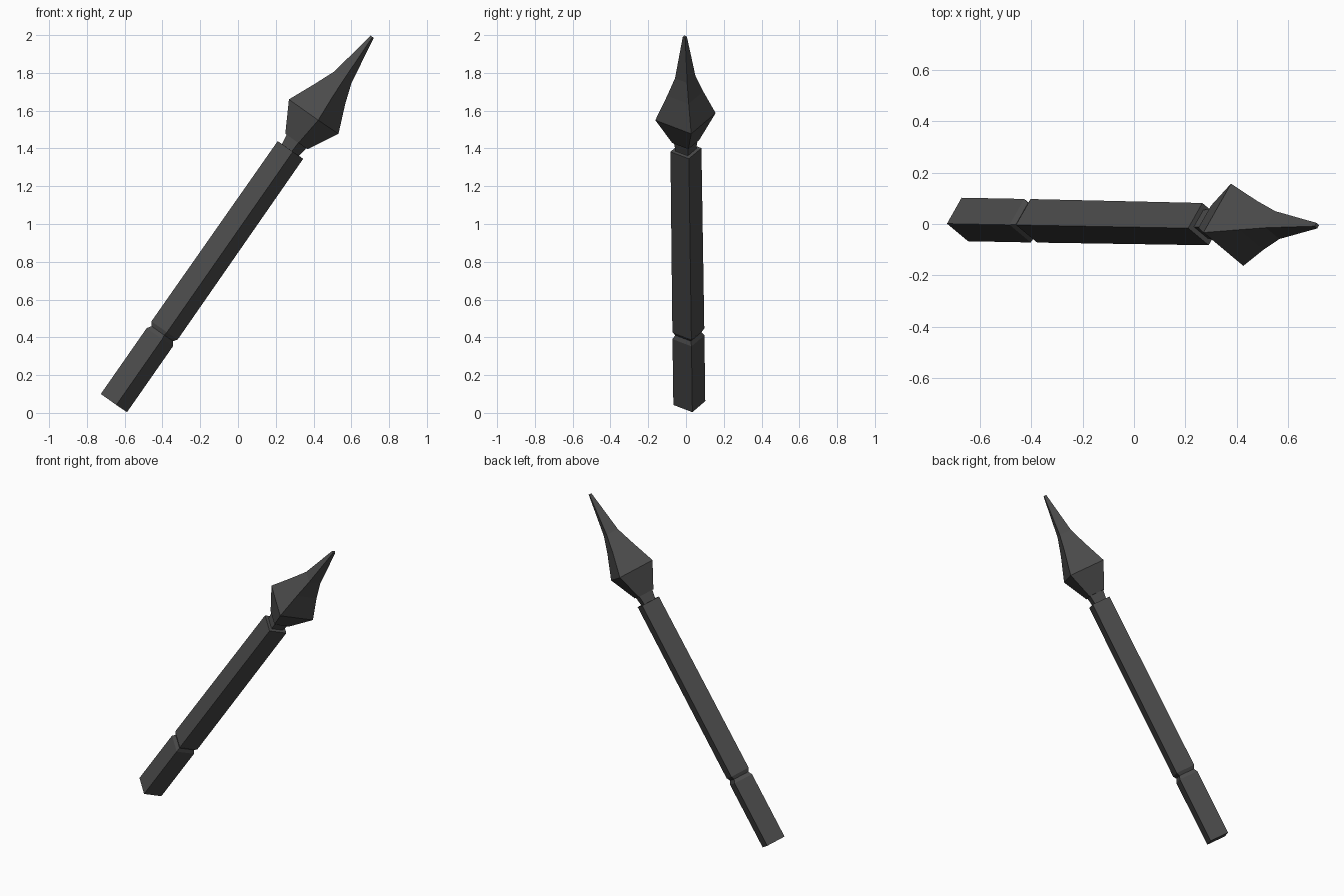
import bpy
import bmesh
from mathutils import Vector

cube = bpy.data.objects.get("Cube")
if cube:
    bpy.data.objects.remove(cube, do_unlink=True)

# One dark grey for the whole weapon
grey = bpy.data.materials.new("dark_grey")
grey.use_nodes = True
colour = (0.07, 0.07, 0.07, 1)
grey.diffuse_color = colour
grey.node_tree.nodes["Principled BSDF"].inputs["Base Color"].default_value = colour

# Leaning axis and the two diagonals of the square cross-section
base = Vector((-0.657, 0.0175, 0.052))
axis = Vector((0.572, -0.011, 0.82)).normalized()
diag_a = Vector((0.807, 0.187, -0.561))
diag_a = (diag_a - axis * diag_a.dot(axis)).normalized()
diag_b = axis.cross(diag_a)


def loft_square(name, stations):
    """Loft square rings; each station is (distance, corner radius, sideways shift)."""
    bm = bmesh.new()
    rings = []
    for dist, radius, shift in stations:
        centre = base + axis * dist + diag_a * shift
        corners = (diag_a, diag_b, -diag_a, -diag_b)
        rings.append([bm.verts.new(centre + d * radius) for d in corners])
    for low, high in zip(rings, rings[1:]):
        for i in range(4):
            j = (i + 1) % 4
            bm.faces.new((low[i], low[j], high[j], high[i]))
    bm.faces.new(rings[0][::-1])
    bm.faces.new(rings[-1])
    bmesh.ops.recalc_face_normals(bm, faces=bm.faces)
    mesh = bpy.data.meshes.new(name)
    bm.to_mesh(mesh)
    bm.free()
    mesh.materials.append(grey)
    obj = bpy.data.objects.new(name, mesh)
    bpy.context.collection.objects.link(obj)
    return obj


# Square shaft with a notch above the grip
loft_square("shaft", [
    (0, 0.086, 0), (0.425, 0.086, 0), (0.448, 0.071, 0),
    (0.469, 0.086, 0), (1.634, 0.0835, 0),
])

# Narrow neck between shaft and head
loft_square("neck", [(1.62, 0.056, 0), (1.64, 0.056, 0), (1.692, 0.065, 0)])

# Four-sided spear head, drawn out to a slightly bent blunt tip
loft_square("spear_head", [
    (1.689, 0.073, 0), (1.849, 0.1625, 0), (2.0, 0.097, 0.003),
    (2.11, 0.055, 0.008), (2.373, 0.011, 0.012),
])
